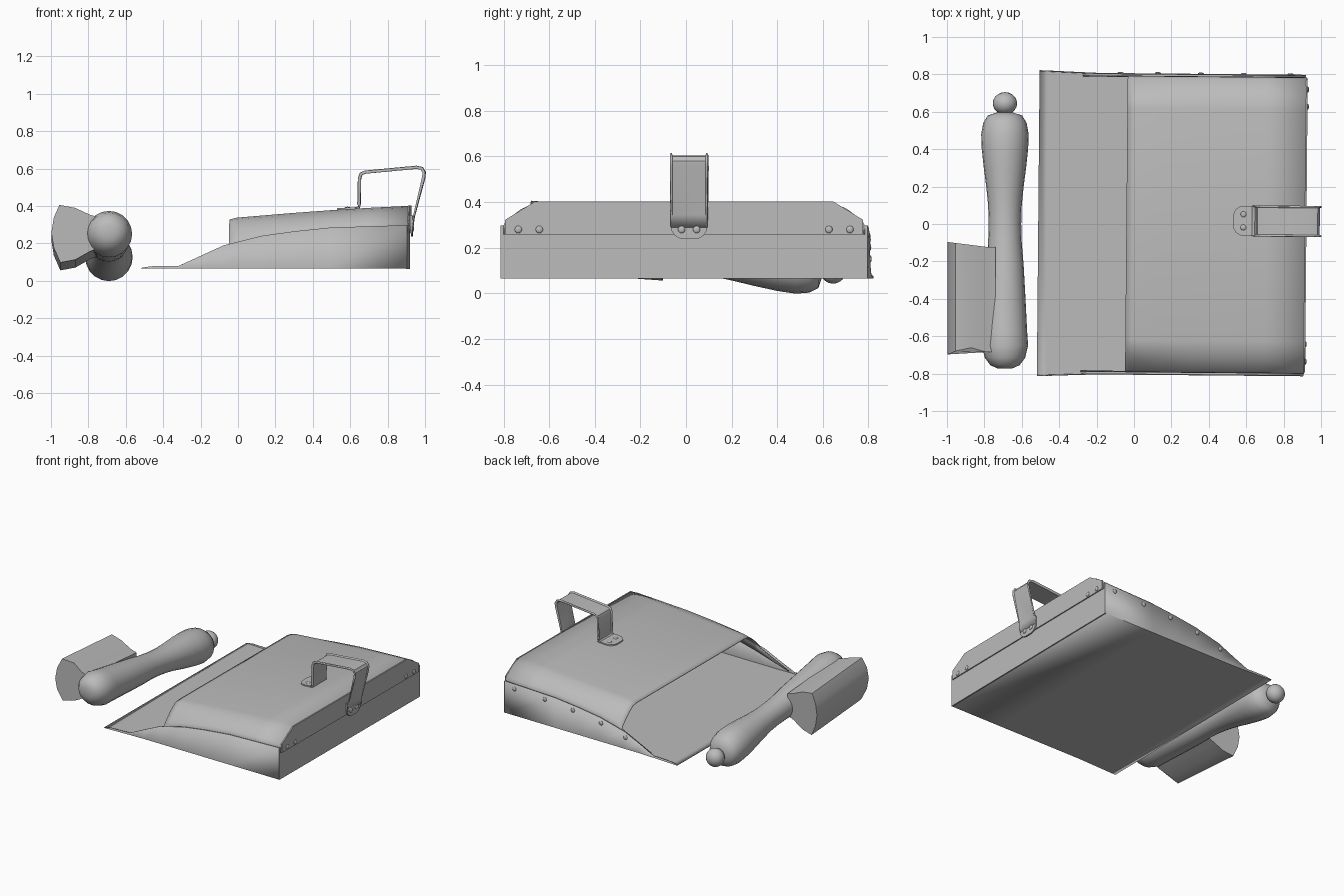
import bpy, bmesh, math
from mathutils import Vector, Matrix

if "Cube" in bpy.data.objects:
    bpy.data.objects.remove(bpy.data.objects["Cube"], do_unlink=True)

grey = bpy.data.materials.new("plain_grey")
grey.use_nodes = True
grey.diffuse_color = (0.5, 0.5, 0.5, 1)
grey.node_tree.nodes["Principled BSDF"].inputs["Base Color"].default_value = (0.5, 0.5, 0.5, 1)

PAN_TURN = -0.009


def finish(name, bm, thickness=0, smooth=30, turn=0):
    bmesh.ops.recalc_face_normals(bm, faces=bm.faces[:])
    mesh = bpy.data.meshes.new(name)
    bm.to_mesh(mesh)
    bm.free()
    mesh.materials.append(grey)
    obj = bpy.data.objects.new(name, mesh)
    bpy.context.collection.objects.link(obj)
    obj.rotation_euler.z = turn
    if thickness:
        mod = obj.modifiers.new("sheet", 'SOLIDIFY')
        mod.thickness = thickness
        mod.offset = 0
    bpy.ops.object.select_all(action='DESELECT')
    obj.select_set(True)
    bpy.context.view_layer.objects.active = obj
    bpy.ops.object.shade_smooth_by_angle(angle=math.radians(smooth))
    return obj


def loft(name, rows, closed=False, **kw):
    """Skin rows of points; closed rows are also capped."""
    bm = bmesh.new()
    vs = [[bm.verts.new(p) for p in row] for row in rows]
    n = len(rows[0])
    for a, b in zip(vs, vs[1:]):
        for i in range(n if closed else n - 1):
            j = (i + 1) % n
            bm.faces.new((a[i], a[j], b[j], b[i]))
    if closed:
        bm.faces.new(vs[0])
        bm.faces.new(vs[-1])
    return finish(name, bm, **kw)


def plate(name, outline, depth, **kw):
    """Extrude a flat outline by the depth vector."""
    d = Vector(depth)
    return loft(name, [outline, [Vector(p) + d for p in outline]], closed=True, **kw)


def rivets(name, places, axis):
    bm = bmesh.new()
    squash = [0.4 if i == axis else 1 for i in range(3)]
    for p in places:
        bmesh.ops.create_uvsphere(bm, u_segments=12, v_segments=8, radius=0.016,
                                  matrix=Matrix.Translation(p) @ Matrix.Diagonal(squash + [1]))
    return finish(name, bm, smooth=60, turn=PAN_TURN)


def interp(table, x):
    for (x0, z0), (x1, z1) in zip(table, table[1:]):
        if x <= x1:
            return z0 + (z1 - z0) * (x - x0) / (x1 - x0)
    return table[-1][1]


# Pan tray: floor and side walls folded from one sheet
WALL = [(-0.512, 0.069), (-0.46, 0.078), (-0.31, 0.08), (-0.19, 0.135), (-0.07, 0.19),
        (0.13, 0.24), (0.3, 0.264), (0.5, 0.285), (0.912, 0.298)]
FLOOR = 0.067
rows = []
for x, z in WALL:
    w = 0.803 + 0.012 * max(0, min(1, (-0.2 - x) / 0.3))
    rows.append([(x, w, z), (x, w, FLOOR), (x, -w, FLOOR), (x, -w, z)])
loft("pan_tray", rows, thickness=0.006, turn=PAN_TURN)
plate("pan_back_wall", [(0.905, s * 0.805, z) for s, z in
                        ((-1, 0.064), (1, 0.064), (1, 0.297), (-1, 0.297))],
      (0.008, 0, 0), turn=PAN_TURN)

# Hood: arched sheet over the rear of the tray
TOP = [(-0.04, 0.325), (0.0, 0.335), (0.3, 0.36), (0.6, 0.382), (0.92, 0.398)]
rows = []
for x in (-0.04, 0.0, 0.13, 0.3, 0.5, 0.7, 0.915):
    side, top = interp(WALL, x), interp(TOP, x)
    half = [(0.79, side - 0.04), (0.788, side), (0.778, side + 0.02),
            (0.715, (side + 0.02 + top) / 2 + 0.008), (0.665, top - 0.008), (0.62, top)]
    row = [(x, y, z) for y, z in half]
    if x == -0.04:
        row[0] = (-0.28, 0.79, 0.085)
    rows.append(row + [(px, -y, z) for px, y, z in reversed(row)])
loft("pan_hood", rows, thickness=0.006, smooth=40, turn=PAN_TURN)
flap = [(0.785, 0.258), (0.785, 0.322), (0.655, 0.402)]
plate("hood_back_flap", [(0.914, y, z) for y, z in flap] +
      [(0.914, -y, z) for y, z in reversed(flap)], (0.008, 0, 0), turn=PAN_TURN)

# Carry handle: channel strap with a rounded tab at each end
MID, HALF = 0.022, 0.08
path = [(0.63, 0.39), (0.648, 0.393), (0.652, 0.41), (0.655, 0.55), (0.662, 0.568), (0.68, 0.576),
        (0.955, 0.602), (0.98, 0.597), (0.99, 0.58), (0.988, 0.555), (0.94, 0.345), (0.932, 0.29)]
rows = []
for i, (x, z) in enumerate(path):
    a, b = path[max(i - 1, 0)], path[min(i + 1, len(path) - 1)]
    t = Vector((b[0] - a[0], b[1] - a[1])).normalized()
    rib = 0.012 if 1 < i < len(path) - 2 else 0.002
    ox, oz = x - t.y * rib, z + t.x * rib
    rows.append([(ox, MID - HALF, oz), (x, MID - HALF + 0.006, z),
                 (x, MID + HALF - 0.006, z), (ox, MID + HALF, oz)])
loft("handle_strap", rows, thickness=0.008, turn=PAN_TURN)


def tab(start, length):
    """Outline (across, along) with a rounded far end."""
    r = 0.055
    pts = [(-HALF, start)]
    for s, a0 in ((-1, 180), (1, 90)):
        for k in range(5):
            a = math.radians(a0 - k * 22.5)
            pts.append((s * (HALF - r) + r * math.cos(a), start + length - r + r * math.sin(a)))
    return pts + [(HALF, start)]


plate("handle_top_tab", [(-u, MID + v, 0.378 + 0.06 * (-u - 0.53)) for v, u in tab(-0.65, 0.12)],
      (0, 0, 0.01), turn=PAN_TURN)
plate("handle_back_tab", [(0.924, MID + v, -u) for v, u in tab(-0.35, 0.112)],
      (0.01, 0, 0), turn=PAN_TURN)

# Rivets
rivets("top_tab_rivets", [(0.585, MID + s * 0.035, 0.39) for s in (-1, 1)], 2)
rivets("back_tab_rivets", [(0.935, MID + s * 0.033, 0.28) for s in (-1, 1)], 0)
rivets("back_wall_rivets", [(0.923, s * y, 0.28) for s in (-1, 1) for y in (0.635, 0.727)], 0)
rivets("side_wall_rivets", [(x, 0.807, interp(WALL, x) - 0.035)
                            for x in (0.83, 0.58, 0.35, 0.12, -0.08)], 1)


# Brush: turned wooden body lying along y, sloping down to the grip
AXIS_X = -0.69


def axis_z(y):
    return 0.25 - 0.11 * (y + 0.65)


PROFILE = [(-0.772, 0.04), (-0.755, 0.078), (-0.715, 0.108), (-0.65, 0.124), (-0.58, 0.119),
           (-0.4, 0.11), (-0.22, 0.1), (-0.1, 0.09), (0.0, 0.087), (0.1, 0.09), (0.2, 0.1),
           (0.3, 0.113), (0.4, 0.124), (0.48, 0.127), (0.54, 0.116), (0.58, 0.092), (0.597, 0.04)]
SIDES = 20
loft("brush_body", [[(AXIS_X + r * math.cos(k * math.tau / SIDES), y,
                      axis_z(y) + r * math.sin(k * math.tau / SIDES)) for k in range(SIDES)]
                    for y, r in PROFILE], closed=True, smooth=50)

# Round knob at the grip end
bm = bmesh.new()
bmesh.ops.create_uvsphere(bm, u_segments=20, v_segments=12, radius=0.065,
                          matrix=Matrix.Translation((AXIS_X, 0.645, axis_z(0.645)))
                          @ Matrix.Diagonal((1, 0.92, 1, 1)))
finish("brush_knob", bm, smooth=60)

# Bristles: block flaring away from the body
SECTION = [(-0.74, 0.32), (-0.79, 0.335), (-0.87, 0.372), (-0.955, 0.388), (-0.985, 0.32),
           (-0.998, 0.24), (-0.985, 0.16), (-0.95, 0.08), (-0.87, 0.095), (-0.79, 0.14), (-0.74, 0.16)]
rows = []
for t in (0, 0.25, 0.5, 0.75, 1):
    row = []
    for x, z in SECTION:
        out = max(0, (-x - 0.79) / 0.2)
        dip = 0.03 * math.sin(min(out, 1) * math.pi)
        near, far = -0.685 - 0.012 * out + dip, -0.122 + 0.025 * out
        row.append((x, near + (far - near) * t, z + 0.018 - 0.042 * t))
    rows.append(row)
loft("brush_bristles", rows, closed=True, smooth=35)
